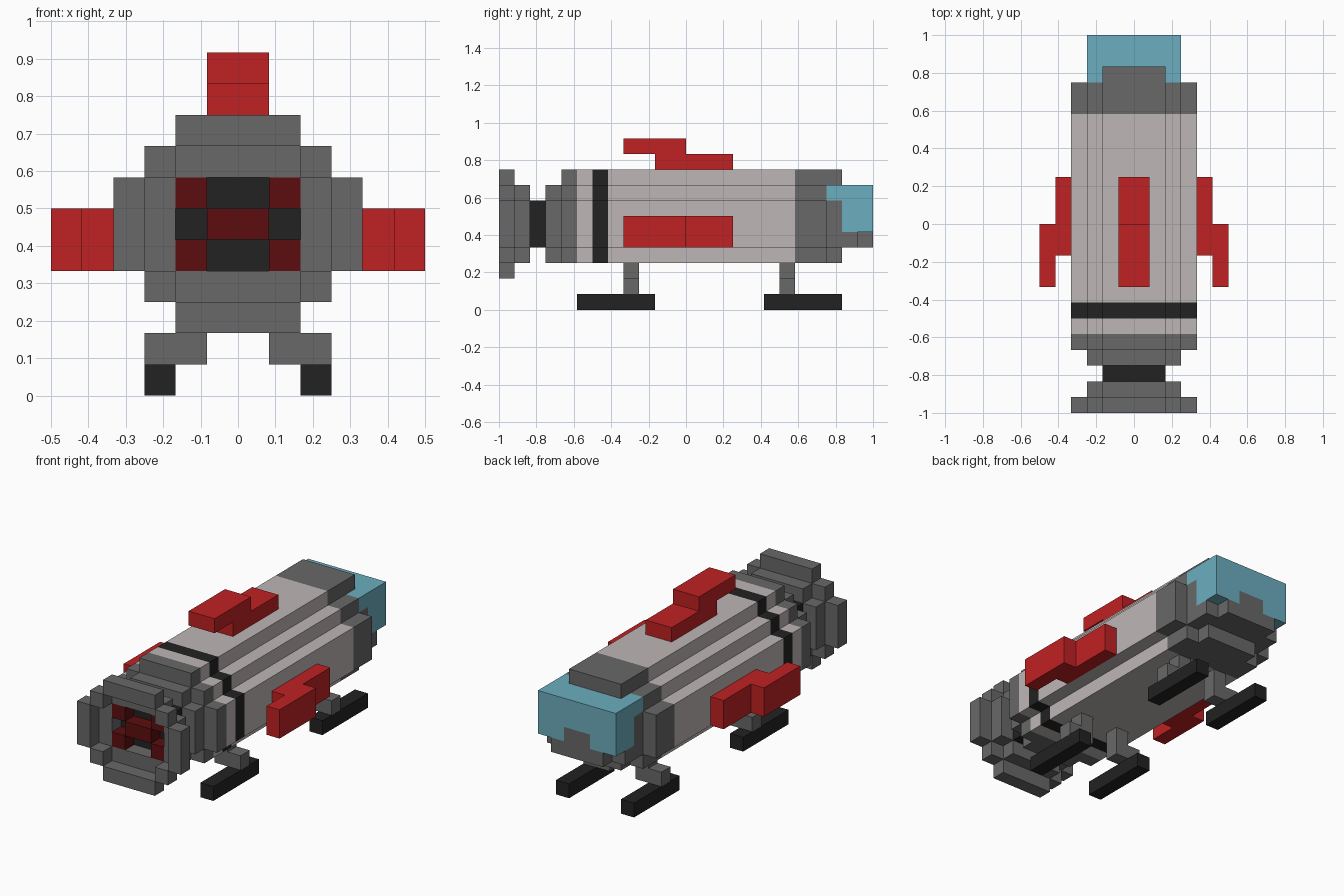
import bpy, bmesh
from mathutils import Matrix, Vector

if "Cube" in bpy.data.objects:
    bpy.data.objects.remove(bpy.data.objects["Cube"])

U = 1 / 12  # size of one block


def material(name, srgb):
    lin = [((c / 255 + 0.055) / 1.055) ** 2.4 if c > 10 else c / 255 / 12.92 for c in srgb]
    m = bpy.data.materials.new(name)
    m.use_nodes = True
    m.diffuse_color = (*lin, 1)
    bsdf = m.node_tree.nodes["Principled BSDF"]
    bsdf.inputs["Base Color"].default_value = (*lin, 1)
    bsdf.inputs["Roughness"].default_value = 0.8
    return m


HULL = material("pale hull", (190, 183, 182))
GREY = material("mid grey", (104, 104, 104))
BLACK = material("black", (34, 34, 34))
RED = material("red", (192, 33, 35))
EMBER = material("dark red", (92, 13, 14))
GLASS = material("blue glass", (108, 174, 191))


def finish(name, bm, mat, mirror=False):
    bmesh.ops.recalc_face_normals(bm, faces=bm.faces)
    mesh = bpy.data.meshes.new(name)
    bm.to_mesh(mesh)
    bm.free()
    mesh.materials.append(mat)
    ob = bpy.data.objects.new(name, mesh)
    bpy.context.collection.objects.link(ob)
    if mirror:
        ob.modifiers.new("mirror", "MIRROR").use_mirror_merge = False
    return ob


def blocks(name, mat, boxes, mirror=False):
    """Boxes given in block units as x0, x1, y0, y1, z0, z1."""
    bm = bmesh.new()
    for x0, x1, y0, y1, z0, z1 in boxes:
        centre = Vector((x0 + x1, y0 + y1, z0 + z1)) * U / 2
        size = Matrix.Diagonal(((x1 - x0) * U, (y1 - y0) * U, (z1 - z0) * U, 1))
        bmesh.ops.create_cube(bm, size=1, matrix=Matrix.Translation(centre) @ size)
    return finish(name, bm, mat, mirror)


def prism(name, mat, half, y0, y1):
    """Stepped half outline (x, z), mirrored and extruded along y."""
    outline = half + [(-x, z) for x, z in reversed(half)]
    bm = bmesh.new()
    face = bm.faces.new([bm.verts.new((x * U, y0 * U, z * U)) for x, z in outline])
    new = bmesh.ops.extrude_face_region(bm, geom=[face])["geom"]
    verts = [g for g in new if isinstance(g, bmesh.types.BMVert)]
    bmesh.ops.translate(bm, verts=verts, vec=(0, (y1 - y0) * U, 0))
    return finish(name, bm, mat)


# Fuselage bands
BODY = [(3, 3), (3, 4), (4, 4), (4, 7), (3, 7), (3, 8), (2, 8), (2, 9)]
for name, mat, y0, y1 in (("engine_collar", GREY, -8, -7), ("tail_band", HULL, -7, -6),
                          ("black_stripe", BLACK, -6, -5), ("fuselage", HULL, -5, 7),
                          ("nose_collar", GREY, 7, 9)):
    prism(name, mat, BODY, y0, y1)

# Engine neck
prism("engine_step", GREY, [(2, 3), (2, 4), (3, 4), (3, 7), (2, 7), (2, 8)], -9, -8)
blocks("engine_neck", BLACK, [(-2, 2, -10, -9, 4, 7)])

# Flared nozzle: inner ring, then wider outer ring
blocks("nozzle_inner_ring", GREY, [(-2, 2, -11, -10, 7, 8), (-2, 2, -11, -10, 3, 4),
                                   (2, 3, -11, -10, 4, 7), (-3, -2, -11, -10, 4, 7)])
blocks("nozzle_top_and_bottom", GREY, [(-2, 2, -12, -11, 8, 9), (-2, 2, -12, -11, 2, 3)])
blocks("nozzle_sides", GREY, [(3, 4, -12, -11, 4, 7), (2, 3, -12, -11, 7, 8),
                              (2, 3, -12, -11, 3, 4)], mirror=True)

# Glowing blocks inside the nozzle
blocks("burner_core", EMBER, [(-1, 1, -11, -10, 5, 6)])
blocks("burner_corners", EMBER, [(1, 2, -11, -10, 4, 5), (1, 2, -11, -10, 6, 7)], mirror=True)

# Nose and canopy
blocks("nose", GREY, [(-2, 2, 9, 10, 8, 9), (-3, 3, 9, 10, 4, 7), (-2, 2, 9, 10, 3, 4),
                      (-3, 3, 10, 11, 4, 5), (-2, 2, 11, 12, 4, 5), (-1, 1, 10, 12, 5, 6)])
blocks("canopy", GLASS, [(-3, 3, 9, 12, 7, 8), (-3, 3, 10, 12, 6, 7)])
blocks("canopy_corners", GLASS, [(1, 3, 10, 12, 5, 6)], mirror=True)

# Fins
blocks("top_fin", RED, [(-1, 1, -2, 3, 9, 10), (-1, 1, -4, 0, 10, 11)])
blocks("side_fins", RED, [(4, 5, -2, 3, 4, 6), (5, 6, -4, 0, 4, 6)], mirror=True)

# Landing gear
for end, leg_y, skid_y in (("front", -4, -7), ("back", 6, 5)):
    blocks(end + "_legs", GREY, [(1, 2, leg_y, leg_y + 1, 2, 3),
                                 (1, 3, leg_y, leg_y + 1, 1, 2)], mirror=True)
    blocks(end + "_skids", BLACK, [(2, 3, skid_y, skid_y + 5, 0, 1)], mirror=True)
